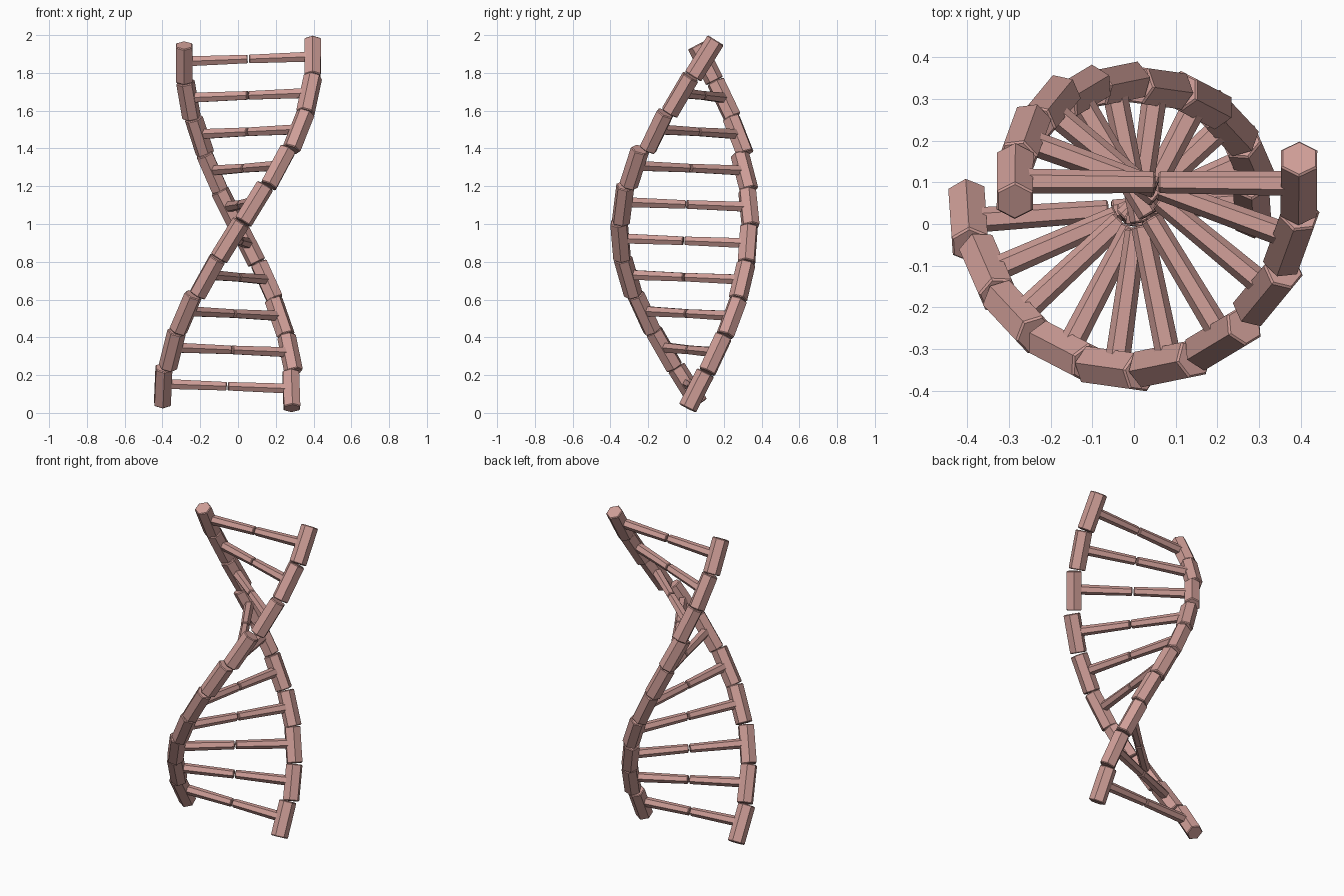
import bpy, bmesh, math
from mathutils import Vector

if "Cube" in bpy.data.objects:
    bpy.data.objects.remove(bpy.data.objects["Cube"])

mat = bpy.data.materials.new("dusty_rose")
mat.diffuse_color = (0.62, 0.34, 0.31, 1)
mat.use_nodes = True
mat.node_tree.nodes["Principled BSDF"].inputs["Base Color"].default_value = mat.diffuse_color
UP = Vector((0, 0, 1))


def hex_bar(bm, p0, p1, r0, r1, corner, chamfer):
    """Six-sided bar from p0 to p1 with slightly chamfered ends."""
    axis = (p1 - p0).normalized()
    u = (corner - axis * corner.dot(axis)).normalized()
    v = axis.cross(u)
    stations = [(p0, r0 - chamfer), (p0 + axis * chamfer, r0),
                (p1 - axis * chamfer, r1), (p1, r1 - chamfer)]
    rings = []
    for c, r in stations:
        rings.append([bm.verts.new(c + (u * math.cos(k * math.pi / 3) + v * math.sin(k * math.pi / 3)) * r)
                      for k in range(6)])
    for a, b in zip(rings, rings[1:]):
        for k in range(6):
            bm.faces.new((a[k], a[(k + 1) % 6], b[(k + 1) % 6], b[k]))
    bm.faces.new(rings[0][::-1])
    bm.faces.new(rings[-1])


def finish(bm, name):
    me = bpy.data.meshes.new(name)
    bm.to_mesh(me)
    bm.free()
    me.materials.append(mat)
    ob = bpy.data.objects.new(name, me)
    bpy.context.collection.objects.link(ob)


# Where the two halves of each rung meet (seen from above)
MID_X = [-.057, -.036, -.028, -.004, .005, .018, .038, .058, .057, .055]
MID_Y = [.032, .02, .01, -.005, -.01, 0, .018, .06, .085, .1]
HALF = 0.34

strand_a, strand_b, rungs_a, rungs_b = (bmesh.new() for _ in range(4))
for i in range(10):
    ang = math.radians(184 + 19.5 * i)
    radial = Vector((math.cos(ang), math.sin(ang), 0))
    side = UP.cross(radial)
    z = 0.1925 * i
    mid = Vector((MID_X[i], MID_Y[i], z + 0.141))
    for sign, strand, rungs, z0, tilt, length in (
            (1, strand_a, rungs_a, 0.144, 32, 0.228),
            (-1, strand_b, rungs_b, 0.119, 27, 0.213)):
        out = radial * sign
        centre = Vector((mid.x, mid.y, z + z0)) + out * HALF
        t = math.radians(tilt)
        axis = side * sign * math.sin(t) + UP * math.cos(t)
        # backbone segment
        hex_bar(strand, centre - axis * length / 2, centre + axis * length / 2,
                0.05, 0.05, out.cross(axis), 0.005)
        # half rung, thicker at the backbone
        outer = mid + out * (HALF - 0.02) + UP * 0.012 * sign
        inner = mid + out * 0.004
        hex_bar(rungs, outer, inner, 0.03, 0.026, side, 0.004)

finish(strand_a, "outer_backbone")
finish(strand_b, "inner_backbone")
finish(rungs_a, "outer_half_rungs")
finish(rungs_b, "inner_half_rungs")
